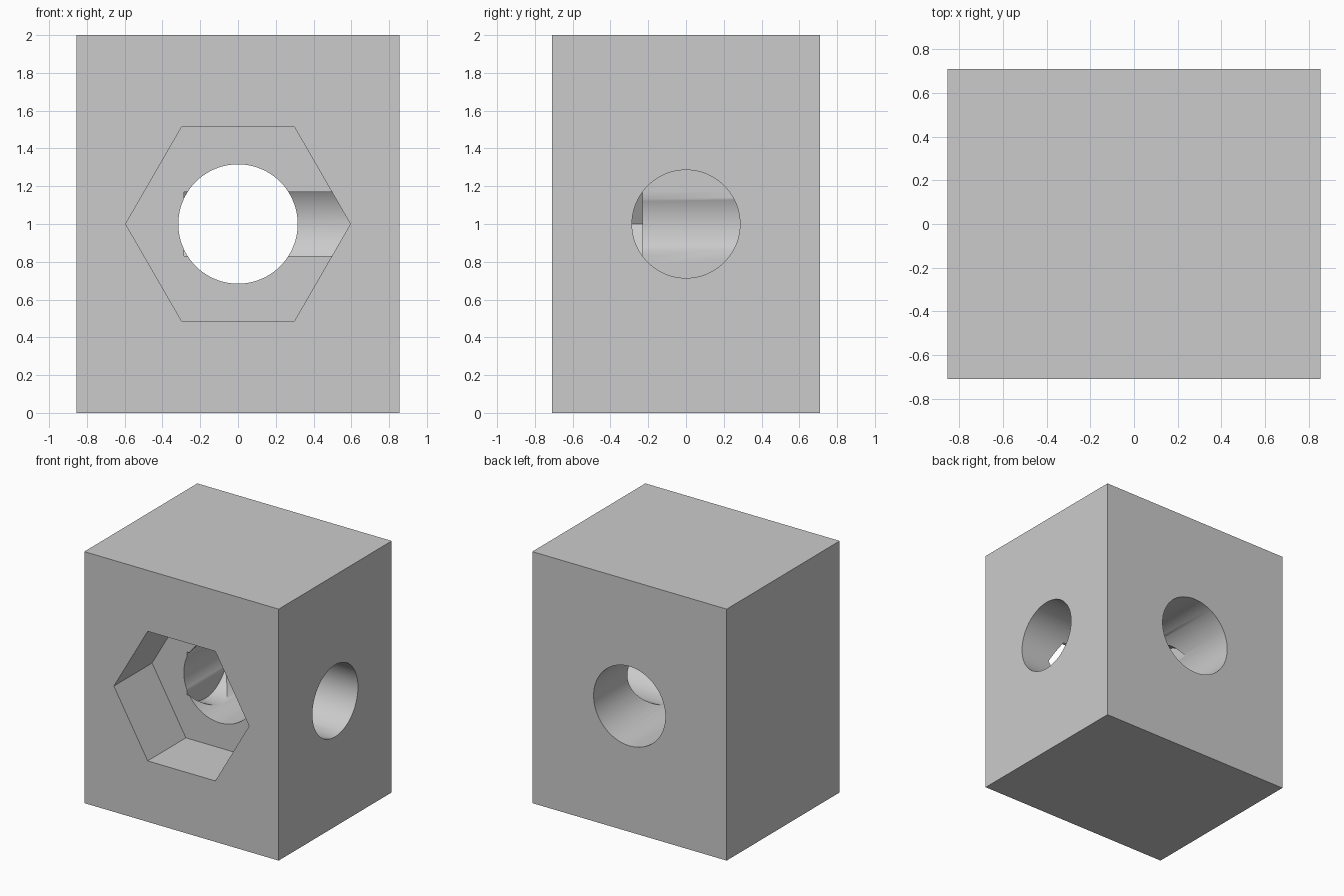
import bpy
import math

# Remove the default cube only
default_cube = bpy.data.objects.get("Cube")
if default_cube:
    bpy.data.objects.remove(default_cube, do_unlink=True)

WIDTH, DEPTH, HEIGHT = 1.71, 1.42, 2.0
MID = HEIGHT / 2

# Single plain grey
grey = bpy.data.materials.new("light_grey")
grey.use_nodes = True
colour = (0.6, 0.6, 0.6, 1)
grey.diffuse_color = colour
grey.node_tree.nodes["Principled BSDF"].inputs["Base Color"].default_value = colour


def make_cutter(name, sides, radius, start, end, axis):
    """Prism at mid height running along x or y from start to end."""
    centre = (start + end) / 2
    if axis == "x":
        location, rotation = (centre, 0, MID), (0, math.pi / 2, 0)
    else:
        # The twist puts two corners of a hexagon level on the x axis
        location, rotation = (0, centre, MID), (math.pi / 2, 0, 0)
    bpy.ops.mesh.primitive_cylinder_add(
        vertices=sides, radius=radius, depth=end - start, location=location)
    cutter = bpy.context.object
    cutter.name = name
    if axis == "y":
        cutter.rotation_euler.z = math.pi / 2
        bpy.ops.object.transform_apply(location=False, rotation=True, scale=False)
    cutter.rotation_euler = rotation
    cutter.data.materials.append(grey)
    cutter.hide_render = True
    return cutter


# Solid block
bpy.ops.mesh.primitive_cube_add(size=1, location=(0, 0, MID))
block = bpy.context.object
block.name = "drilled_block"
block.scale = (WIDTH, DEPTH, HEIGHT)
bpy.ops.object.transform_apply(location=False, rotation=False, scale=True)
block.data.materials.append(grey)

# Hexagonal front pocket, through bore, and blind bore from the +x side
cutters = [
    make_cutter("hexagon_pocket_cutter", 6, 0.595, -DEPTH, -0.23, "y"),
    make_cutter("through_bore_cutter", 96, 0.316, -DEPTH, DEPTH, "y"),
    make_cutter("side_bore_cutter", 96, 0.286, -0.287, WIDTH, "x"),
]

bpy.ops.object.select_all(action="DESELECT")
block.select_set(True)
bpy.context.view_layer.objects.active = block
for cutter in cutters:
    cut = block.modifiers.new(cutter.name, "BOOLEAN")
    cut.operation = "DIFFERENCE"
    cut.solver = "EXACT"
    cut.object = cutter
    bpy.ops.object.modifier_apply(modifier=cut.name)

# The cutters are no longer needed once applied
for cutter in cutters:
    bpy.data.objects.remove(cutter, do_unlink=True)

bpy.ops.object.shade_smooth_by_angle(angle=math.radians(30))
